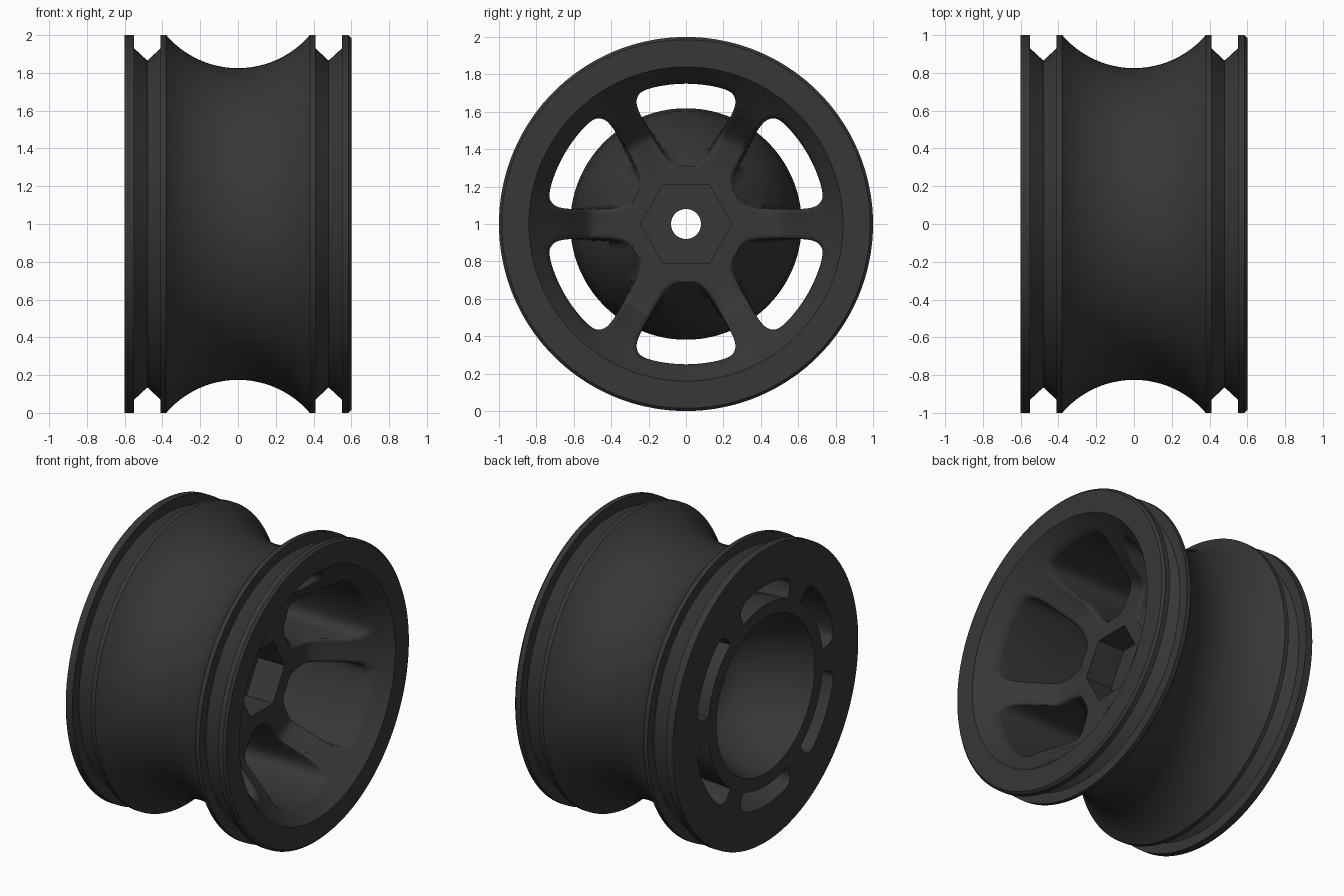
import bpy, bmesh, math
from mathutils import Vector, geometry

if "Cube" in bpy.data.objects:
    bpy.data.objects.remove(bpy.data.objects["Cube"])

mat = bpy.data.materials.new("dark grey")
mat.use_nodes = True
GREY = (0.038, 0.038, 0.038, 1)
mat.diffuse_color = GREY
mat.node_tree.nodes["Principled BSDF"].inputs["Base Color"].default_value = GREY


def add_object(name, bm):
    """Turn the faces outward and place the object on the wheel axis."""
    bm.normal_update()
    if bm.calc_volume(signed=True) < 0:
        bmesh.ops.reverse_faces(bm, faces=bm.faces)
    mesh = bpy.data.meshes.new(name)
    bm.to_mesh(mesh)
    bm.free()
    mesh.materials.append(mat)
    ob = bpy.data.objects.new(name, mesh)
    ob.location.z = 1
    bpy.context.collection.objects.link(ob)
    return ob


def bridge(bm, a, b):
    for i in range(len(a)):
        j = (i + 1) % len(a)
        bm.faces.new((a[i], a[j], b[j], b[i]))


def loft(bm, layers):
    """Closed solid through a stack of equal rings."""
    for lower, upper in zip(layers, layers[1:]):
        bridge(bm, lower, upper)
    bm.faces.new(layers[0][::-1])
    bm.faces.new(layers[-1])


def lathe(name, profile, steps=144):
    """Revolve a closed (x, radius) profile about the x axis."""
    bm = bmesh.new()
    rings = []
    for k in range(steps):
        a = math.tau * k / steps
        rings.append([bm.verts.new((x, r * math.cos(a), r * math.sin(a))) for x, r in profile])
    for k in range(steps):
        bridge(bm, rings[k], rings[(k + 1) % steps])
    return add_object(name, bm)


def smooth_path(points, n=4):
    """Catmull-Rom smoothing through a closed list of 2D points."""
    out, m = [], len(points)
    for i in range(m):
        p0, p1, p2, p3 = (Vector(points[(i + k) % m]) for k in (-1, 0, 1, 2))
        curve = geometry.interpolate_bezier(p1, p1 + (p2 - p0) / 6, p2 - (p3 - p1) / 6, p2, n + 1)
        out += [p.to_2d() for p in curve[:-1]]
    return out


def interp(table, v):
    for (a, fa), (b, fb) in zip(table, table[1:]):
        if v <= b:
            t = max(0, (v - a) / (b - a))
            return fa + (fb - fa) * t
    return table[-1][1]


# Front dish as radius -> x, and pocket floor as x -> radius
DISH = [(0.08, 0.18), (0.48, 0.18), (0.51, 0.19), (0.54, 0.22), (0.62, 0.34),
        (0.68, 0.42), (0.75, 0.49), (0.84, 0.6)]
FLOOR = [(-0.6, 0.62), (-0.4, 0.605), (-0.25, 0.57), (-0.1, 0.51), (0.05, 0.42), (0.18, 0.31)]

# Wheel body: two V-grooved flanges around a concave tread
groove = [(0.38, 1), (0.41, 1), (0.41, 0.93), (0.48, 0.865), (0.55, 0.93), (0.55, 1)]
arc_r, arc_n = 0.5, 24
half = math.asin(0.38 / arc_r)
tread = []
for k in range(1, arc_n):
    a = -half + 2 * half * k / arc_n
    tread.append((arc_r * math.sin(a), 0.825 + arc_r * (1 - math.cos(a))))
bowl = [(-0.12, 0.08), (-0.12, 0.22), (-0.14, 0.28), (-0.19, 0.34), (-0.3, 0.42),
        (-0.45, 0.485), (-0.6, 0.53)]
profile = (bowl + [(-0.6, 1)] + [(-x, r) for x, r in reversed(groove)] + tread + groove
           + [(0.585, 1), (0.6, 0.985)] + [(x, r) for r, x in reversed(DISH)])
wheel = lathe("wheel", profile)

# Window outline between two spokes as (degrees, radius), mirrored about its centre line
side = [(6, 0.325), (12, 0.338), (16.5, 0.38), (19.5, 0.45), (21.5, 0.54), (22.6, 0.63),
        (22.4, 0.69), (21, 0.725), (18.5, 0.745), (14, 0.75), (7, 0.75)]
loop = [(0, 0.32)] + side + [(0, 0.75)] + [(-d, r) for d, r in reversed(side)]
outline = [Vector((r * math.sin(math.radians(d)), r * math.cos(math.radians(d))))
           for d, r in smooth_path(loop)]


def grown(g):
    n = len(outline)
    res = []
    for i, p in enumerate(outline):
        t = (outline[(i + 1) % n] - outline[i - 1]).normalized()
        res.append(p + Vector((t.y, -t.x)) * g)
    return res


# Six pocket cutters: straight at the back, rounded lip following the dish
bm = bmesh.new()
LIP = 0.025
for w in range(6):
    turn = math.tau * w / 6
    layers = []

    def add_layer(points, x_of):
        ring = []
        for p in points:
            r, a = p.length, math.atan2(p.y, p.x) + turn
            x = x_of(r)
            r = max(r, interp(FLOOR, x))
            ring.append(bm.verts.new((x, r * math.cos(a), r * math.sin(a))))
        layers.append(ring)

    for x in (-0.65, -0.57, -0.48, -0.4, -0.32, -0.25, -0.17, -0.1, -0.02, 0.05):
        add_layer(outline, lambda r, x=x: x)
    for k in range(6):
        a = math.pi / 2 * k / 5
        add_layer(grown(LIP * (1 - math.cos(a))),
                  lambda r, a=a: interp(DISH, r) - LIP * (1 - math.sin(a)))
    add_layer(grown(LIP * 1.15), lambda r: interp(DISH, r) + 0.04)
    loft(bm, layers)
pockets = add_object("pocket_cutter", bm)

# Hexagonal nut recess cutter
bm = bmesh.new()
loft(bm, [[bm.verts.new((x, 0.245 * math.cos(math.tau * k / 6), 0.245 * math.sin(math.tau * k / 6)))
           for k in range(6)] for x in (-0.02, 0.3)])
hex_recess = add_object("hex_recess_cutter", bm)

bpy.context.view_layer.objects.active = wheel
for cutter in (pockets, hex_recess):
    mod = wheel.modifiers.new("cut", 'BOOLEAN')
    mod.operation = 'DIFFERENCE'
    mod.solver = 'EXACT'
    mod.object = cutter
    bpy.ops.object.modifier_apply(modifier=mod.name)
    bpy.data.objects.remove(cutter)

bpy.ops.object.select_all(action='DESELECT')
wheel.select_set(True)
bpy.ops.object.shade_smooth_by_angle(angle=math.radians(28))
